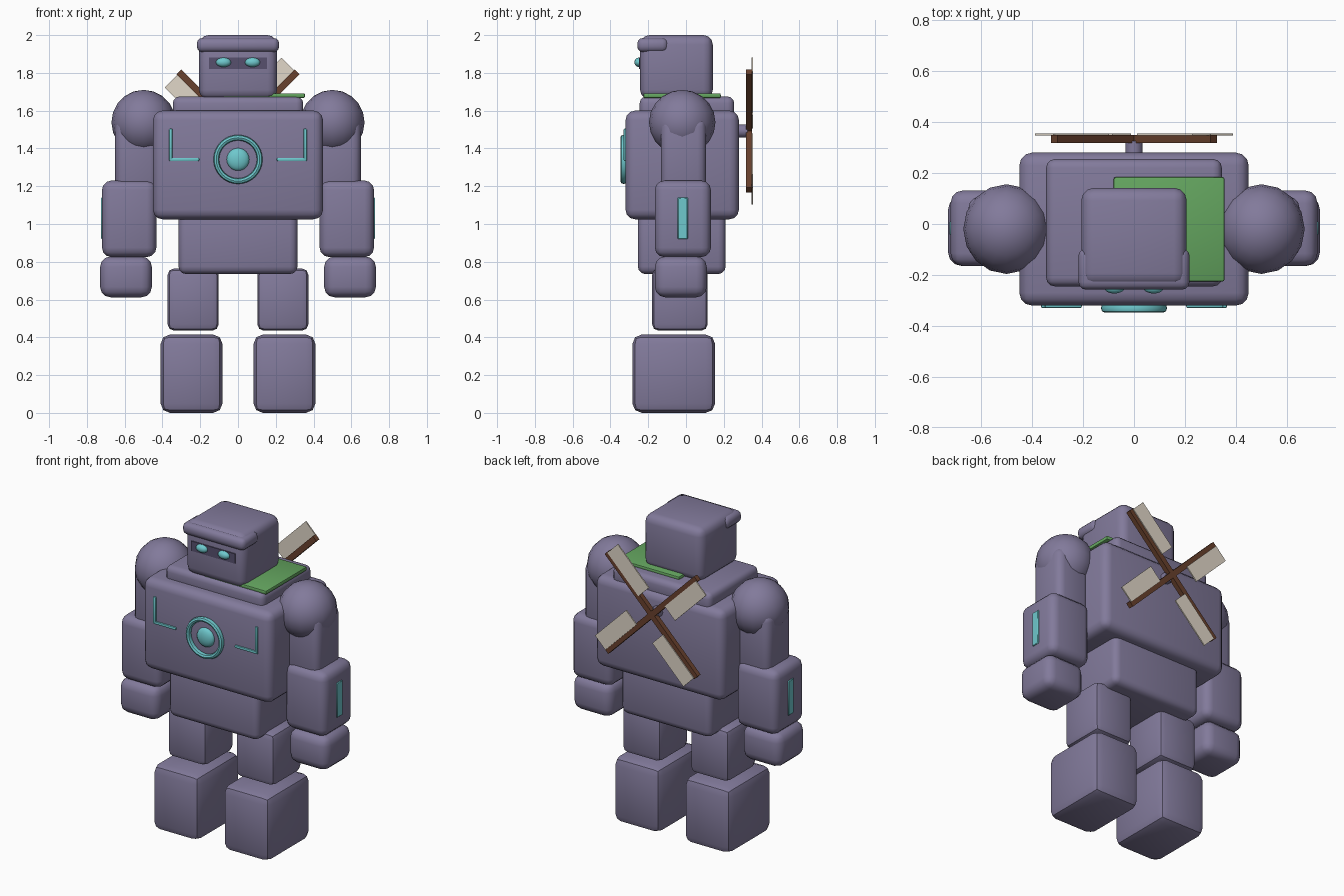
import bpy, bmesh, math
from mathutils import Matrix, Vector

if "Cube" in bpy.data.objects:
    bpy.data.objects.remove(bpy.data.objects["Cube"])


def material(name, rgb):
    m = bpy.data.materials.new(name)
    m.diffuse_color = (*rgb, 1)
    m.use_nodes = True
    m.node_tree.nodes["Principled BSDF"].inputs["Base Color"].default_value = m.diffuse_color
    return m


BODY = material("dusty purple", (0.223, 0.195, 0.328))
DARK = material("dark purple", (0.095, 0.08, 0.155))
GLOW = material("cyan", (0.156, 0.578, 0.61))
MOSS = material("moss green", (0.127, 0.376, 0.115))
WOOD = material("brown wood", (0.141, 0.053, 0.026))
SAIL = material("cream cloth", (0.75, 0.68, 0.58))


def finish(name, bm, mat):
    bmesh.ops.recalc_face_normals(bm, faces=bm.faces)
    me = bpy.data.meshes.new(name)
    bm.to_mesh(me)
    bm.free()
    me.materials.append(mat)
    ob = bpy.data.objects.new(name, me)
    bpy.context.collection.objects.link(ob)
    bpy.ops.object.select_all(action='DESELECT')
    ob.select_set(True)
    bpy.context.view_layer.objects.active = ob
    bpy.ops.object.shade_smooth_by_angle(angle=math.radians(40))
    return ob


def box(name, x, y, z, mat=BODY, bevel=0.0, seg=3, matrix=None):
    """Rounded box from (min, max) ranges on each axis."""
    bm = bmesh.new()
    bmesh.ops.create_cube(bm, size=1)
    for v in bm.verts:
        v.co = Vector([(r[0] + r[1]) / 2 + c * (r[1] - r[0]) for r, c in zip((x, y, z), v.co)])
    if bevel:
        bmesh.ops.bevel(bm, geom=list(bm.edges), offset=bevel, segments=seg,
                        profile=0.5, affect='EDGES', clamp_overlap=True)
    if matrix:
        bm.transform(matrix)
    return finish(name, bm, mat)


def ball(name, centre, radii, mat=BODY, u=16, v=10):
    bm = bmesh.new()
    bmesh.ops.create_uvsphere(bm, u_segments=u, v_segments=v, radius=1)
    bm.transform(Matrix.Translation(centre) @ Matrix.Diagonal((*radii, 1)))
    return finish(name, bm, mat)


def mx(s, a, b):
    """Range on x, flipped for the left side."""
    return (a, b) if s > 0 else (-b, -a)


# Torso
box("chest", (-0.45, 0.45), (-0.32, 0.28), (1.025, 1.60), bevel=0.05)
box("waist", (-0.315, 0.315), (-0.255, 0.21), (0.735, 1.1), bevel=0.04)
box("collar", (-0.345, 0.345), (-0.245, 0.255), (1.55, 1.675), bevel=0.035)
box("moss_patch", (-0.08, 0.355), (-0.226, 0.184), (1.667, 1.692), MOSS, bevel=0.008, seg=2)

# Head
box("head", (-0.207, 0.207), (-0.243, 0.142), (1.66, 2.0), bevel=0.05)
box("brow", (-0.218, 0.218), (-0.258, -0.095), (1.91, 1.985), bevel=0.03)
box("eye_slit", (-0.153, 0.153), (-0.249, -0.241), (1.82, 1.882), DARK)

# Chest emblem ring and dome
bm = bmesh.new()
N, M = 32, 8
rows = []
for i in range(N):
    a = 2 * math.pi * i / N
    row = []
    for j in range(M):
        b = 2 * math.pi * j / M
        r = 0.115 + 0.015 * math.cos(b)
        row.append(bm.verts.new((r * math.cos(a), -0.33 + 0.018 * math.sin(b), 1.342 + r * math.sin(a))))
    rows.append(row)
for i in range(N):
    p, q = rows[i], rows[(i + 1) % N]
    for j in range(M):
        k = (j + 1) % M
        bm.faces.new((p[j], q[j], q[k], p[k]))
finish("chest_ring", bm, GLOW)
ball("chest_core", (0, -0.32, 1.342), (0.06, 0.028, 0.06), GLOW, 20, 12)

for s, side in ((1, "right"), (-1, "left")):
    # Eyes and chest lines
    ball(side + "_eye", (s * 0.077, -0.25, 1.856), (0.04, 0.023, 0.025), GLOW)
    box(side + "_chest_line_upright", mx(s, 0.347, 0.365), (-0.33, -0.31), (1.335, 1.505), GLOW, 0.006, 2)
    box(side + "_chest_line_level", mx(s, 0.205, 0.365), (-0.33, -0.31), (1.333, 1.35), GLOW, 0.006, 2)
    # Arms
    ball(side + "_shoulder", (s * 0.5, -0.02, 1.538), (0.17, 0.176, 0.172))
    box(side + "_upper_arm", mx(s, 0.42, 0.65), (-0.133, 0.107), (1.15, 1.56), bevel=0.045)
    box(side + "_forearm", mx(s, 0.432, 0.72), (-0.165, 0.132), (0.825, 1.23), bevel=0.05)
    box(side + "_forearm_light", mx(s, 0.70, 0.725), (-0.044, 0.01), (0.92, 1.14), GLOW, 0.004, 1)
    box(side + "_hand", mx(s, 0.456, 0.73), (-0.165, 0.11), (0.612, 0.828), bevel=0.055)
    # Legs
    box(side + "_leg", mx(s, 0.102, 0.373), (-0.18, 0.115), (0.435, 0.765), bevel=0.035, seg=2)
    box(side + "_foot", mx(s, 0.082, 0.41), (-0.284, 0.154), (0.0, 0.415), bevel=0.05, seg=2)

# Windmill on the back: hub, crossed spars, four sails
ZC = 1.4925
for name, r, y0, y1, mat in (("hub_base", 0.034, 0.26, 0.325, BODY), ("hub_tip", 0.025, 0.30, 0.345, WOOD)):
    bm = bmesh.new()
    bmesh.ops.create_cone(bm, cap_ends=True, segments=16, radius1=r, radius2=r, depth=y1 - y0)
    bm.transform(Matrix.Translation((0, (y0 + y1) / 2, ZC)) @ Matrix.Rotation(math.pi / 2, 4, 'X'))
    finish(name, bm, mat)
for k in range(4):
    # Negative turn about y takes +x towards +z
    t = Matrix.Translation((0, 0, ZC)) @ Matrix.Rotation(-math.radians(45 + 90 * k), 4, 'Y')
    if k < 2:
        box("spar_%d" % (k + 1), (-0.442, 0.442), (0.318, 0.349), (-0.0175, 0.0175), WOOD, matrix=t)
    box("sail_%d" % (k + 1), (0.13, 0.437), (0.347, 0.355), (0.01, 0.112), SAIL, matrix=t)
